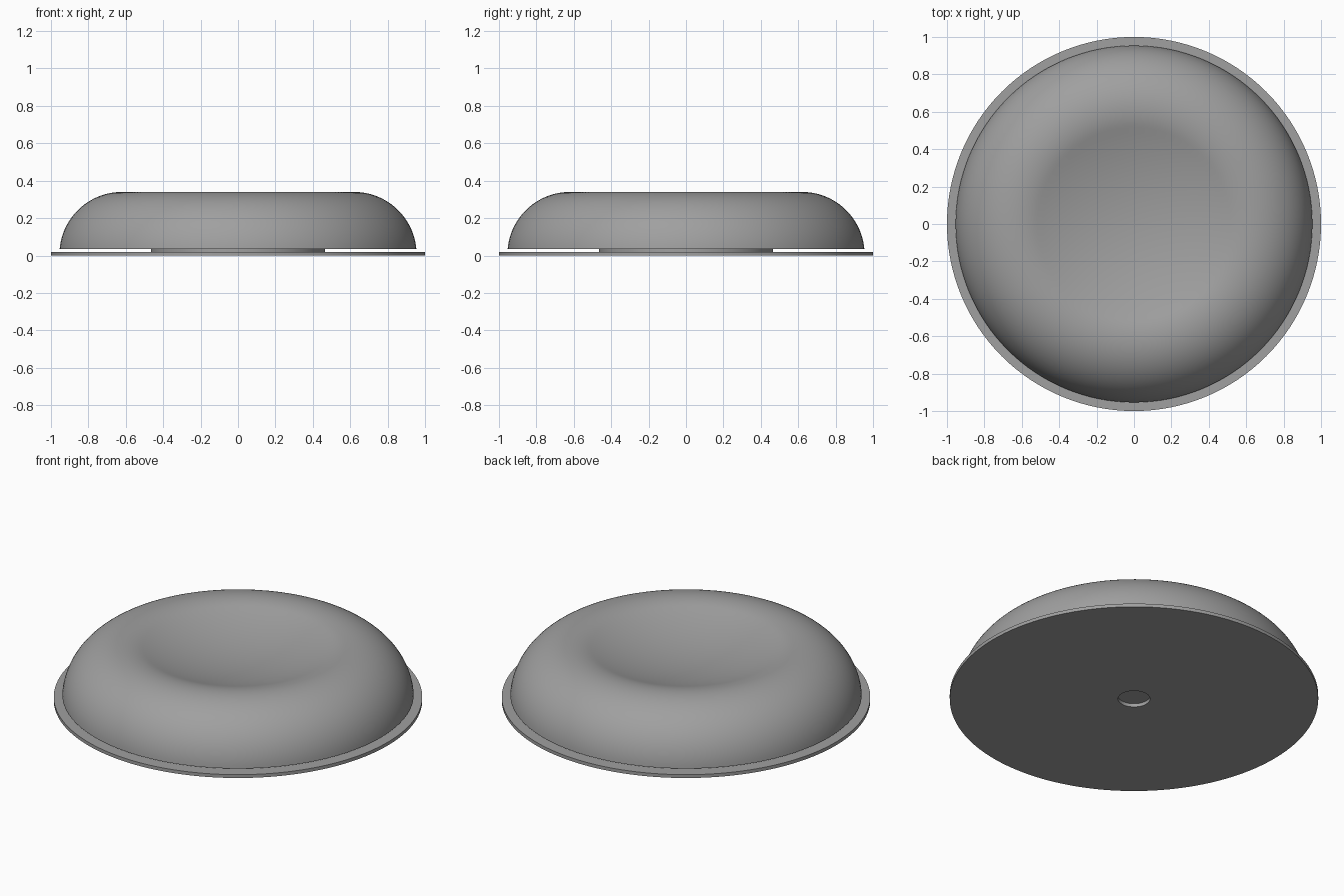
import bpy, bmesh, math

if "Cube" in bpy.data.objects:
    bpy.data.objects.remove(bpy.data.objects["Cube"])

grey = bpy.data.materials.new("plain_grey")
grey.diffuse_color = (0.35, 0.35, 0.35, 1)
grey.use_nodes = True
grey.node_tree.nodes["Principled BSDF"].inputs["Base Color"].default_value = grey.diffuse_color


def lathe(name, profile, closed=False, steps=128):
    """Spin an (r, z) profile around the z axis."""
    bm = bmesh.new()
    verts = [bm.verts.new((r, 0, z)) for r, z in profile]
    pairs = list(zip(verts, verts[1:]))
    if closed:
        pairs.append((verts[-1], verts[0]))
    edges = [bm.edges.new(p) for p in pairs]
    bmesh.ops.spin(bm, geom=verts + edges, cent=(0, 0, 0), axis=(0, 0, 1),
                   angle=2 * math.pi, steps=steps)
    bmesh.ops.remove_doubles(bm, verts=bm.verts, dist=1e-4)
    bmesh.ops.recalc_face_normals(bm, faces=bm.faces)
    mesh = bpy.data.meshes.new(name)
    bm.to_mesh(mesh)
    bm.free()
    mesh.materials.append(grey)
    obj = bpy.data.objects.new(name, mesh)
    bpy.context.collection.objects.link(obj)
    bpy.context.view_layer.objects.active = obj
    obj.select_set(True)
    bpy.ops.object.shade_smooth_by_angle(angle=math.radians(35))
    obj.select_set(False)
    return obj


# Thin base disc with a centre hole
lathe("base_disc", [(0.087, 0), (1, 0), (1, 0.02), (0.087, 0.02)], closed=True)

# Short spacer that lifts the cushion off the disc
lathe("spacer", [(0, 0.02), (0.465, 0.02), (0.465, 0.036), (0, 0.036)])

# Rounded cushion: circular shoulder that rolls over into a shallow bowl
R, CR, CZ = 0.335, 0.62, 0.005
start, end = math.asin(0.03 / R), math.radians(90 + 18)
shoulder = []
for i in range(33):
    a = start + (end - start) * i / 32
    shoulder.append((CR + R * math.cos(a), CZ + R * math.sin(a)))
rim_r, rim_z = shoulder[-1]
bowl_R = rim_r / math.sin(math.radians(18))
bowl = []
for i in range(1, 17):
    a = math.radians(18) * (1 - i / 16)
    bowl.append((bowl_R * math.sin(a),
                 rim_z - bowl_R * (math.cos(a) - math.cos(math.radians(18)))))
lathe("cushion", [(0, 0.035)] + shoulder + bowl)
